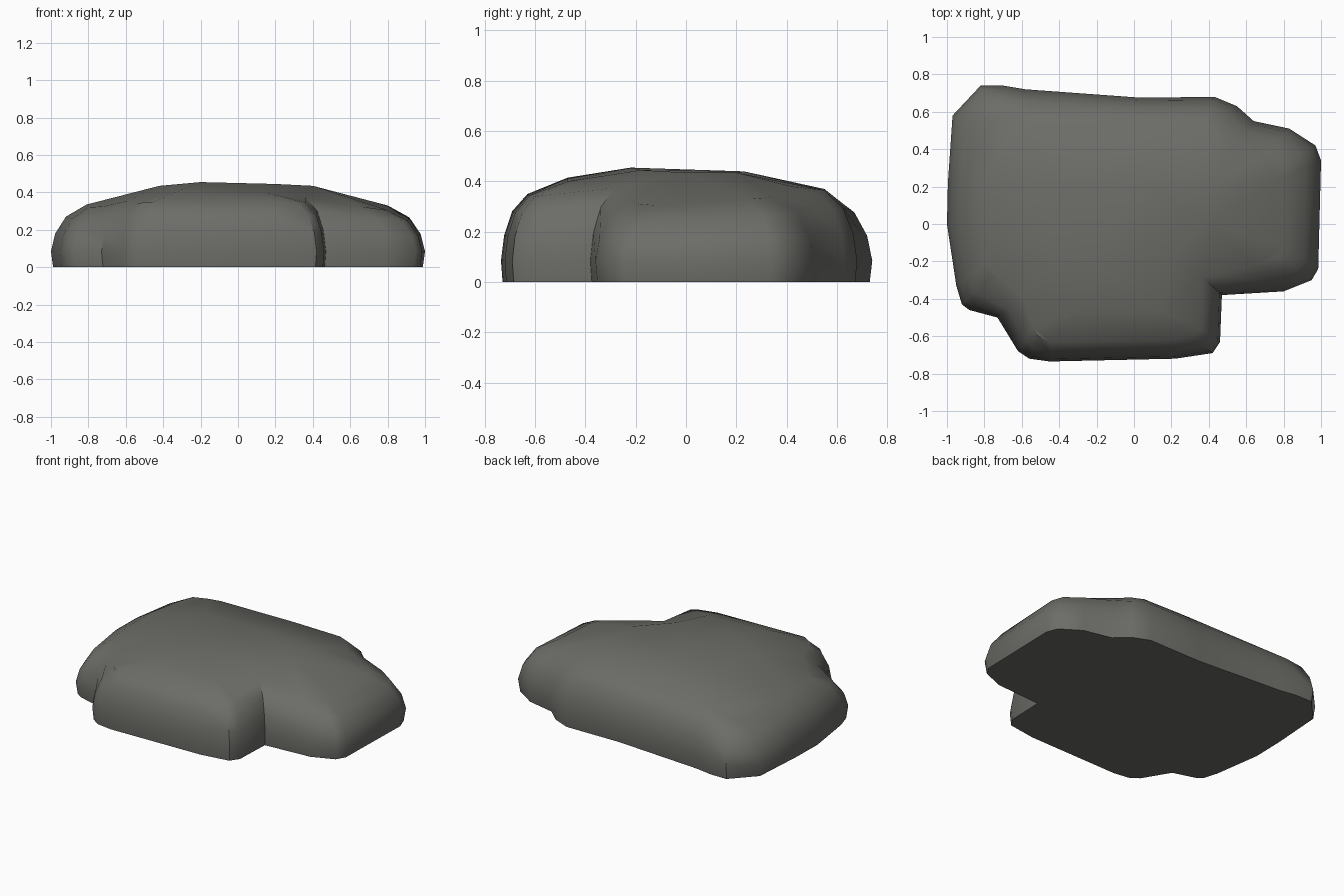
import bpy, bmesh, math
from mathutils import Vector
from mathutils.geometry import delaunay_2d_cdt

if "Cube" in bpy.data.objects:
    bpy.data.objects.remove(bpy.data.objects["Cube"])

# Widest contour of the boulder, seen from above (clockwise)
outline = [(-.82, .74), (-.70, .74), (-.58, .72), (.04, .675), (.43, .68), (.55, .63),
           (.64, .55), (.83, .51), (.97, .42), (1.0, .34), (.985, -.24), (.95, -.30),
           (.80, -.36), (.47, -.38), (.46, -.63), (.42, -.69), (.22, -.72), (-.45, -.735),
           (-.56, -.72), (-.62, -.68), (-.73, -.50), (-.88, -.46), (-.92, -.43),
           (-.95, -.33), (-1.0, 0), (-.995, .22), (-.97, .58)]

# Matching shoulder contour, where the flanks turn into the top
shoulder = [(-.74, .57, .33), (-.62, .57, .35), (-.52, .56, .365), (.04, .55, .375),
            (.38, .55, .37), (.46, .53, .36), (.52, .42, .385), (.70, .35, .35),
            (.77, .31, .34), (.80, .25, .335), (.80, -.12, .31), (.76, -.18, .315),
            (.65, -.22, .33), (.36, -.28, .38), (.36, -.56, .35), (.32, -.60, .345),
            (.20, -.62, .35), (-.45, -.63, .355), (-.51, -.60, .35), (-.54, -.55, .345),
            (-.59, -.40, .36), (-.72, -.28, .33), (-.77, -.27, .315), (-.80, -.22, .325),
            (-.81, 0, .34), (-.81, .22, .34), (-.80, .50, .31)]

# Points over the gently domed top
crown = [(-.2, -.22, .46), (.2, -.18, .45), (.4, 0, .44), (.4, .2, .44), (0, .23, .445),
         (-.4, .22, .435), (-.42, -.15, .44), (-.3, -.47, .42), (.15, -.47, .405)]

stone = bpy.data.materials.new("dark grey stone")
stone.diffuse_color = (.15, .15, .138, 1)
stone.use_nodes = True
stone.node_tree.nodes["Principled BSDF"].inputs["Base Color"].default_value = stone.diffuse_color


def ring(bm, inward, height, base=.09):
    """Contour between outline and shoulder; height is the fraction of the rise."""
    verts = []
    for (x, y), s in zip(outline, shoulder):
        p = Vector((x, y)).lerp(Vector(s[:2]), inward)
        verts.append(bm.verts.new((p.x, p.y, base + (s[2] - base) * height)))
    return verts


bm = bmesh.new()
n = len(outline)

# Flanks: base, widest contour, rounded rise, shoulder
foot = ring(bm, .06, 0, .005)
rings = [foot, ring(bm, 0, 0), ring(bm, .12, .38), ring(bm, .42, .74), ring(bm, 1, 1)]
for low, high in zip(rings, rings[1:]):
    for i in range(n):
        j = (i + 1) % n
        bm.faces.new((low[i], low[j], high[j], high[i]))

# Flat underside
bm.faces.new(foot)

# Domed top, triangulated inside the shoulder
top = rings[-1] + [bm.verts.new(c) for c in crown]
edges = [(i, (i + 1) % n) for i in range(n)]
result = delaunay_2d_cdt([v.co.xy for v in top], edges, [], 1, 1e-5)
for tri in result[2]:
    bm.faces.new([top[result[3][k][0]] for k in tri])

bmesh.ops.recalc_face_normals(bm, faces=bm.faces)
mesh = bpy.data.meshes.new("boulder")
bm.to_mesh(mesh)
bm.free()
mesh.materials.append(stone)

boulder = bpy.data.objects.new("boulder", mesh)
bpy.context.collection.objects.link(boulder)
boulder.location.z = -.005
bpy.context.view_layer.objects.active = boulder
boulder.select_set(True)
bpy.ops.object.shade_smooth_by_angle(angle=math.radians(40))
